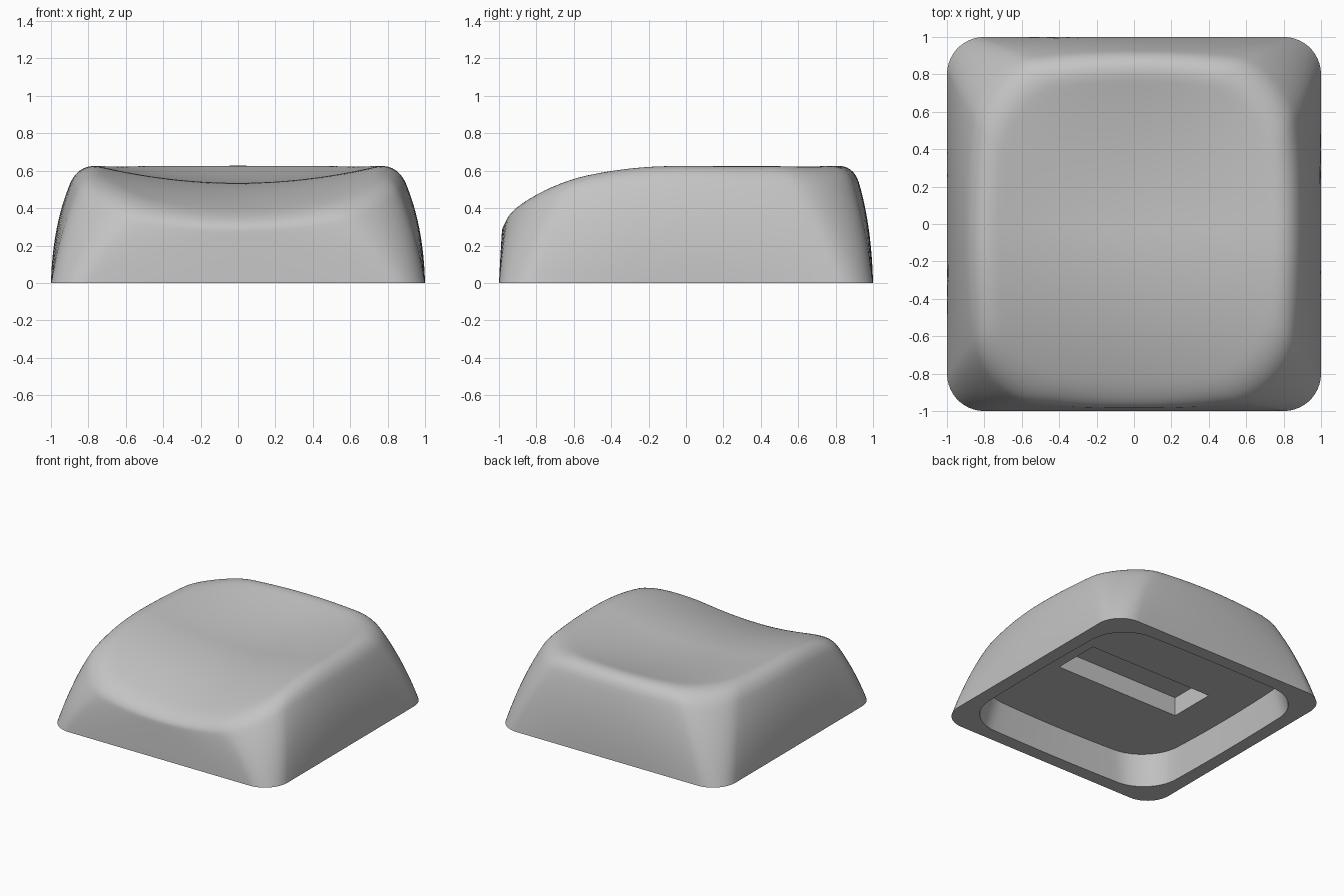
import bpy, bmesh, math
from mathutils import Vector

old = bpy.data.objects.get("Cube")
if old:
    bpy.data.objects.remove(old, do_unlink=True)

ARC, SIDE = 12, 16   # points per rounded corner and per straight side


def outline(half_x, front, back, radius, bow=0.0):
    """Rounded rectangle whose sides bow outward; returns (x, y) points."""
    pts = []
    for q in range(4):
        turn = q * math.pi / 2
        c, s = math.cos(turn), math.sin(turn)
        corner = []
        for i in range(ARC):
            a = math.pi / 2 * i / (ARC - 1)
            corner.append((1 - radius + radius * math.cos(a), 1 - radius + radius * math.sin(a)))
        end = (radius - 1, 1)
        side = [(corner[-1][0] + (end[0] - corner[-1][0]) * i / SIDE, 1) for i in range(1, SIDE)]
        pts += [(x * c - y * s, x * s + y * c) for x, y in corner + side]
    mid, half_y = (front + back) / 2, (back - front) / 2
    return [(x * half_x * (1 - bow * y * y), mid + y * half_y * (1 - bow * x * x)) for x, y in pts]


def flat(points, z):
    return [Vector((x, y, z)) for x, y in points]


def dish(x, y):
    """Scooped top that rolls down at the front and rises to a level back edge."""
    front = min(y, 0)
    scoop = 0.535 + (0.16 + 0.05 * front ** 2) * x * x - 0.23 * min(y + 0.05, 0) ** 2
    rise = (max(y, 0) / 0.885) ** 2
    return scoop + (0.65 - scoop) * rise


def bezier(a, b, c, t):
    return a * (1 - t) ** 2 + b * 2 * t * (1 - t) + c * t * t


base = flat(outline(1, -1, 1, 0.2), 0)
ridge = [Vector((x, y, dish(x, y))) for x, y in outline(0.84, -0.98, 0.885, 0.4, 0.09)]

# Wall control points: bulging mid-sides, straighter corners
control = []
for p, r in zip(base, ridge):
    k = (p.x * p.y) ** 2
    c = (p * 0.99).lerp((p + r) / 2, min(1, k))
    control.append(Vector((c.x, c.y, r.z * 0.6)))

WALL_END, INSET = 0.8, 0.86


def on_dish(r, s):
    return Vector((r.x * s, r.y * s, dish(r.x * s, r.y * s)))


# Rings from the underside recess, over the rim, up the wall and into the dish
slot = outline(0.55, -0.19, 0.19, 0.0)
rings = [
    flat([(0, 0)] * len(base), 0.387),
    flat(slot, 0.387),
    flat(slot, 0.237),
    flat(outline(0.87, -0.87, 0.87, 0.36, 0.04), 0.237),
    flat(outline(0.895, -0.895, 0.895, 0.33, 0.02), 0),
]
for i in range(13):
    t = WALL_END * i / 12
    rings.append([bezier(p, c, r, t) for p, c, r in zip(base, control, ridge)])
wall_top = rings[-1]
for i in range(1, 11):
    rings.append([bezier(w, r, on_dish(r, INSET), i / 10) for w, r in zip(wall_top, ridge)])
for i in range(1, 19):
    rings.append([on_dish(r, INSET * (1 - i / 18)) for r in ridge])

# Loft the rings into one closed shell
bm = bmesh.new()
loops = [[bm.verts.new(p) for p in ring] for ring in rings]
n = len(base)
for lower, upper in zip(loops, loops[1:]):
    for i in range(n):
        j = (i + 1) % n
        bm.faces.new((lower[i], lower[j], upper[j], upper[i]))
bmesh.ops.remove_doubles(bm, verts=bm.verts[:], dist=0.0001)
bmesh.ops.recalc_face_normals(bm, faces=bm.faces[:])
mesh = bpy.data.meshes.new("key_cap")
bm.to_mesh(mesh)
bm.free()

cap = bpy.data.objects.new("key_cap", mesh)
bpy.context.collection.objects.link(cap)

# Plain grey plastic
grey = bpy.data.materials.new("light_grey")
grey.use_nodes = True
colour = (0.55, 0.55, 0.55, 1)
grey.diffuse_color = colour
grey.node_tree.nodes["Principled BSDF"].inputs["Base Color"].default_value = colour
mesh.materials.append(grey)

bpy.ops.object.select_all(action="DESELECT")
cap.select_set(True)
bpy.context.view_layer.objects.active = cap
bpy.ops.object.shade_smooth_by_angle(angle=math.radians(35))
